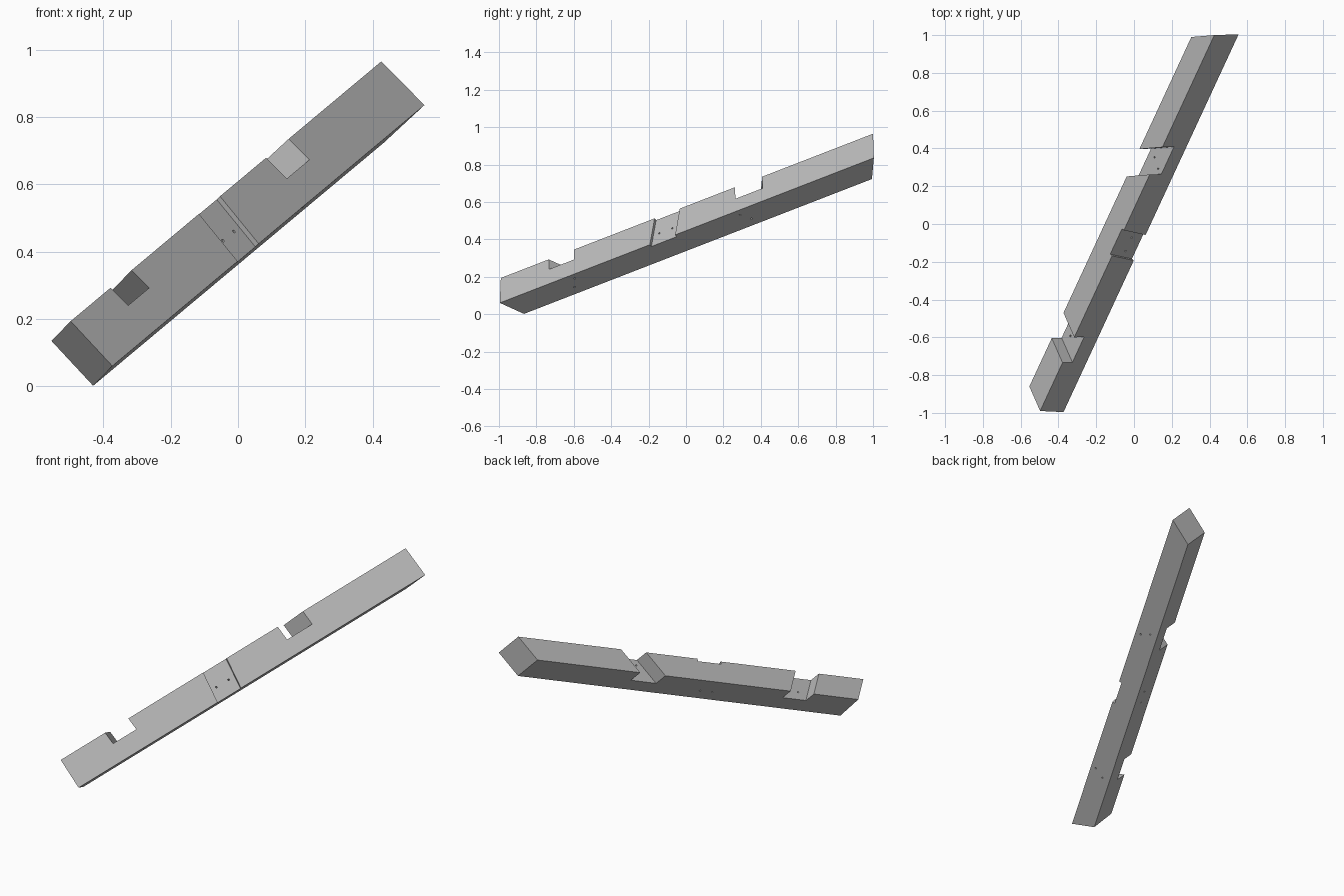
import bpy, bmesh
from math import cos, sin, tau
from mathutils import Vector

cube = bpy.data.objects.get("Cube")
if cube:
    bpy.data.objects.remove(cube)

# Beam frame: origin on the upper front edge, run goes along the beam per unit of y
ORIGIN = Vector((-0.497, -0.99, 0.194))
RUN = Vector((0.4635, 1.0, 0.3875))
ACROSS = Vector((0.122, -0.01, -0.135))
ACROSS = (ACROSS - RUN * ACROSS.dot(RUN) / RUN.length_squared).normalized()
DEPTH = ACROSS.cross(RUN).normalized()
if DEPTH.y < 0:
    DEPTH.negate()
WIDTH, THICK = 0.182, 0.137
LOW_SKEW, HIGH_SKEW = 0.43, -0.59   # compound mitre angles of the two ends


def point(y, u, w):
    return ORIGIN + RUN * (y - ORIGIN.y) + ACROSS * u + DEPTH * w


def make_object(name, rings):
    """Closed solid between two matching rings of points."""
    bm = bmesh.new()
    a, b = [[bm.verts.new(p) for p in ring] for ring in rings]
    n = len(a)
    bm.faces.new(a)
    bm.faces.new(b[::-1])
    for i in range(n):
        j = (i + 1) % n
        bm.faces.new((a[j], a[i], b[i], b[j]))
    bmesh.ops.recalc_face_normals(bm, faces=bm.faces)
    mesh = bpy.data.meshes.new(name)
    bm.to_mesh(mesh)
    bm.free()
    obj = bpy.data.objects.new(name, mesh)
    bpy.context.collection.objects.link(obj)
    return obj


def block(name, ys, us, ws, skew_u=(0, 0), skew_w=(0, 0)):
    """Block in the beam frame whose two ends may be cut at an angle."""
    corners = [(us[0], ws[0]), (us[1], ws[0]), (us[1], ws[1]), (us[0], ws[1])]
    return make_object(name, [
        [point(y + ku * u + kw * w, u, w) for u, w in corners]
        for y, ku, kw in zip(ys, skew_u, skew_w)])


def hole(name, centre, axis, length, radius=0.005, sides=12):
    side = RUN.normalized()
    other = axis.cross(side)
    ring = [centre + (side * cos(tau * i / sides) + other * sin(tau * i / sides)) * radius
            for i in range(sides)]
    return make_object(name, [[p - axis * length for p in ring],
                              [p + axis * length for p in ring]])


# Main beam
beam = block("beam", (-0.99, 1.0), (0, WIDTH), (0, THICK),
             (0, 0.055), (LOW_SKEW, HIGH_SKEW))

# Two edge notches matching the end angles, and a shallow housing on the front face
through = (-0.05, THICK + 0.05)
cutters = [
    block("lower_notch_cutter", (-0.734, -0.6), (-0.05, 0.074), through,
          (0.055,) * 2, (LOW_SKEW,) * 2),
    block("upper_notch_cutter", (0.262, 0.407), (-0.05, 0.087), through,
          (0.055,) * 2, (HIGH_SKEW,) * 2),
    block("housing_cutter", (-0.168, -0.033), (-0.05, WIDTH + 0.05), (-0.05, 0.016),
          (-0.107,) * 2),
]

# Pairs of screw holes: through the notch floors, then through the housing
for y, w in ((-0.606, 0.032), (-0.636, 0.089), (0.277, 0.035), (0.309, 0.09)):
    cutters.append(hole("notch_hole_cutter", point(y, WIDTH, w), ACROSS, 0.14))
for y in (-0.148, -0.078):
    cutters.append(hole("housing_hole_cutter", point(y, 0.106, THICK / 2), DEPTH, 0.12))

for cutter in cutters:
    cutter.hide_render = True
    mod = beam.modifiers.new(cutter.name, 'BOOLEAN')
    mod.operation = 'DIFFERENCE'
    mod.solver = 'EXACT'
    mod.object = cutter

# Bake the cuts and remove the cutters
graph = bpy.context.evaluated_depsgraph_get()
baked = bpy.data.meshes.new_from_object(beam.evaluated_get(graph))
beam.modifiers.clear()
beam.data = baked
for cutter in cutters:
    bpy.data.objects.remove(cutter)

# Plain grey finish
grey = bpy.data.materials.new("plain_grey")
grey.use_nodes = True
colour = (0.5, 0.5, 0.5, 1)
grey.diffuse_color = colour
grey.node_tree.nodes["Principled BSDF"].inputs["Base Color"].default_value = colour
beam.data.materials.clear()
beam.data.materials.append(grey)
